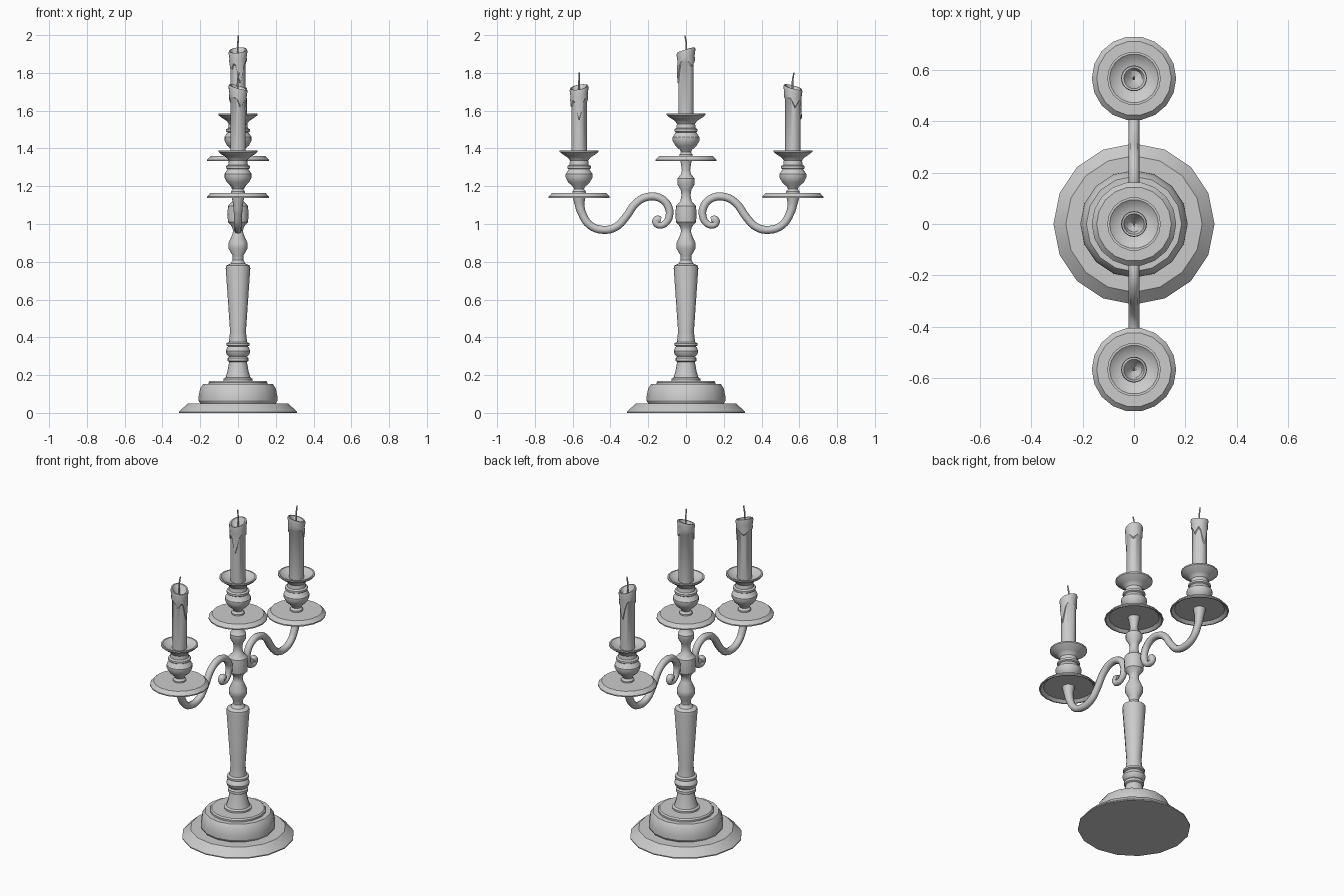
import bpy, bmesh
from math import sin, cos, pi, exp, radians, remainder

if "Cube" in bpy.data.objects:
    bpy.data.objects.remove(bpy.data.objects["Cube"])


def finish(bm, name, angle=32):
    bmesh.ops.recalc_face_normals(bm, faces=bm.faces)
    me = bpy.data.meshes.new(name)
    bm.to_mesh(me)
    bm.free()
    ob = bpy.data.objects.new(name, me)
    bpy.context.collection.objects.link(ob)
    smooth(ob, angle)
    return ob


def smooth(ob, angle=32):
    bpy.ops.object.select_all(action='DESELECT')
    ob.select_set(True)
    bpy.context.view_layer.objects.active = ob
    bpy.ops.object.shade_smooth_by_angle(angle=radians(angle))


def loft(name, rings, sides, loc=(0, 0, 0), angle=32):
    """Skin a stack of rings; each ring is a function angle -> (radius, z)."""
    bm = bmesh.new()
    loops = []
    for ring in rings:
        loop = []
        for i in range(sides):
            a = 2 * pi * i / sides
            r, z = ring(a)
            loop.append(bm.verts.new((loc[0] + r * cos(a), loc[1] + r * sin(a), loc[2] + z)))
        loops.append(loop)
    for lo, hi in zip(loops, loops[1:]):
        for i in range(sides):
            j = (i + 1) % sides
            bm.faces.new((lo[i], lo[j], hi[j], hi[i]))
    bm.faces.new(loops[0][::-1])
    bm.faces.new(loops[-1])
    return finish(bm, name, angle)


def lathe(name, profile, sides=16, loc=(0, 0, 0)):
    return loft(name, [lambda a, p=p: p for p in profile], sides, loc)


def tube(name, pts, radius, loc=(0, 0, 0), turn=0, res=6):
    """Swept round bar through (x, y, z, radius factor) points."""
    cu = bpy.data.curves.new(name, 'CURVE')
    cu.dimensions = '3D'
    cu.bevel_depth, cu.bevel_resolution, cu.resolution_u = radius, 2, res
    cu.use_fill_caps = True
    sp = cu.splines.new('BEZIER')
    sp.bezier_points.add(len(pts) - 1)
    for bp, (x, y, z, f) in zip(sp.bezier_points, pts):
        bp.co, bp.radius = (x, y, z), f
        bp.handle_left_type = bp.handle_right_type = 'AUTO'
    ob = bpy.data.objects.new(name, cu)
    bpy.context.collection.objects.link(ob)
    ob.location, ob.rotation_euler.z = loc, turn
    bpy.ops.object.select_all(action='DESELECT')
    ob.select_set(True)
    bpy.context.view_layer.objects.active = ob
    bpy.ops.object.convert(target='MESH')
    smooth(bpy.context.object, 50)


# Stepped base
lathe("base", [(0.313, 0), (0.313, 0.006), (0.265, 0.05), (0.2, 0.05), (0.209, 0.065),
               (0.208, 0.09), (0.2, 0.13), (0.185, 0.152), (0.155, 0.152), (0.155, 0.162),
               (0.148, 0.17), (0.07, 0.17)])

# Turned central column
lathe("column", [(0.077, 0.165), (0.077, 0.18), (0.066, 0.187), (0.056, 0.22), (0.047, 0.27),
                 (0.056, 0.275), (0.056, 0.29), (0.048, 0.298), (0.06, 0.31), (0.065, 0.327),
                 (0.058, 0.345), (0.05, 0.352), (0.061, 0.357), (0.061, 0.368), (0.048, 0.375),
                 (0.042, 0.43), (0.065, 0.765), (0.063, 0.78), (0.04, 0.79), (0.028, 0.81),
                 (0.03, 0.835), (0.05, 0.87), (0.05, 0.90), (0.03, 0.945), (0.026, 0.965),
                 (0.031, 0.985), (0.053, 1.01), (0.056, 1.05), (0.053, 1.095), (0.03, 1.12),
                 (0.024, 1.15), (0.028, 1.18), (0.046, 1.21), (0.046, 1.24), (0.026, 1.265),
                 (0.022, 1.285), (0.027, 1.32), (0.034, 1.35)])


def candle(label, loc, drip):
    """Wax candle with a runny collar; drip is the heading of the longest run."""
    top = 0.375

    def low(a):
        d = remainder(a - drip, 2 * pi)
        return (top - 0.075 - 0.115 * exp(-(d / 0.4) ** 2)
                - 0.05 * exp(-((d + 1.2) / 0.35) ** 2) - 0.025 * exp(-((d - 2.1) / 0.4) ** 2))

    def rim(a):
        return top - 0.012 + 0.015 * cos(a - drip - 2.6)

    loft(label + "_candle", [
        lambda a: (0.041, 0), lambda a: (0.041, low(a)), lambda a: (0.047, low(a) + 0.008),
        lambda a: (0.046, rim(a) - 0.04), lambda a: (0.05, rim(a) - 0.012),
        lambda a: (0.048, rim(a)), lambda a: (0.04, rim(a)), lambda a: (0.031, rim(a) - 0.02),
        lambda a: (0.006, top - 0.05)], 24, loc, 40)
    s = cos(drip) * 0.006, sin(drip) * 0.006
    tube(label + "_wick", [(0, 0, top - 0.055, 1), (-s[0] * 0.3, -s[1] * 0.3, top + 0.02, 1),
                           (s[0], s[1], top + 0.065, 0.8)], 0.0045, loc, res=3)


def holder(label, y, z, drip):
    """Drip pan, turned socket, candle; z is the pan's top."""
    # Pan with a hollow underside
    lathe(label + "_pan", [(0.02, -0.012), (0.14, -0.012), (0.157, -0.027), (0.164, -0.027),
                           (0.164, -0.02), (0.145, 0), (0.02, 0)], 18, (0, y, z))
    # Bulbous socket with flared cup
    lathe(label + "_socket", [(0.036, -0.004), (0.036, 0.008), (0.026, 0.02), (0.032, 0.032),
                              (0.058, 0.055), (0.072, 0.082), (0.072, 0.1), (0.055, 0.125),
                              (0.063, 0.13), (0.063, 0.142), (0.052, 0.148), (0.049, 0.17),
                              (0.058, 0.184), (0.066, 0.19), (0.09, 0.205), (0.104, 0.217),
                              (0.104, 0.225), (0.095, 0.225), (0.075, 0.208), (0.04, 0.2)],
          18, (0, y, z))
    candle(label, (0, y, z + 0.197), drip)


holder("centre", 0, 1.36, radians(-75))
holder("front", -0.566, 1.165, radians(0))
holder("rear", 0.566, 1.165, radians(85))

# Scrolling arms, one turned half way round for the other side
arm = [(0.133, 1.02, 0.8), (0.153, 1.024, 1), (0.158, 1.004, 0.9), (0.138, 0.993, 0.8),
       (0.108, 1.005, 0.85), (0.089, 1.04, 0.95), (0.093, 1.09, 1), (0.13, 1.133, 1),
       (0.195, 1.145, 1), (0.26, 1.115, 1), (0.32, 1.035, 1), (0.37, 0.985, 1),
       (0.44, 0.969, 1), (0.51, 0.995, 1), (0.55, 1.055, 1.05), (0.563, 1.1, 1.2),
       (0.566, 1.158, 1.75)]
for label, turn in (("rear_arm", 0), ("front_arm", pi)):
    tube(label, [(0, y, z, f) for y, z, f in arm], 0.021, turn=turn, res=4)
